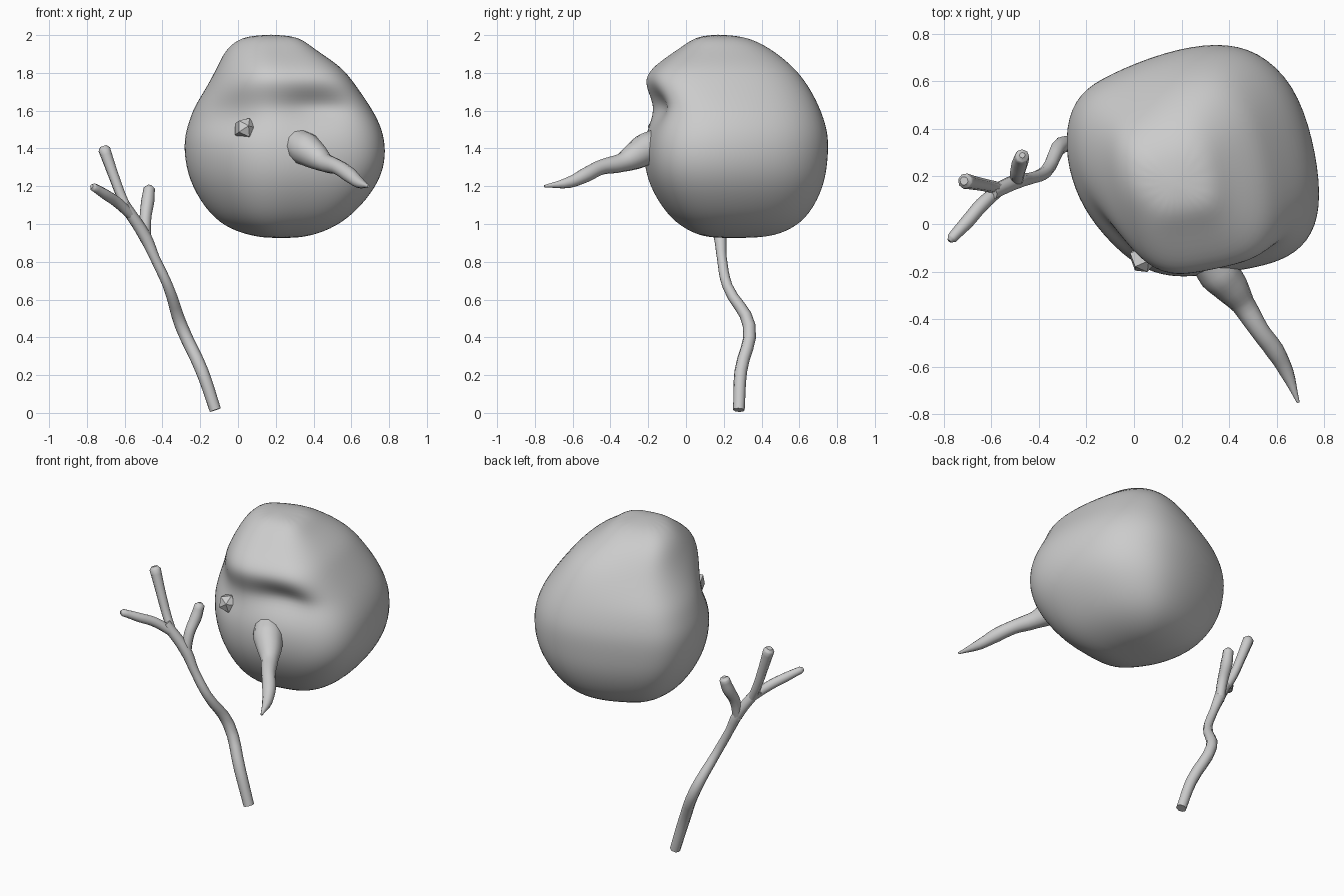
import bpy, bmesh, math
from mathutils import Vector

cube = bpy.data.objects.get("Cube")
if cube:
    bpy.data.objects.remove(cube, do_unlink=True)

grey = bpy.data.materials.new("plain grey")
grey.use_nodes = True
grey.diffuse_color = (0.6, 0.6, 0.6, 1)
grey.node_tree.nodes["Principled BSDF"].inputs["Base Color"].default_value = (0.6, 0.6, 0.6, 1)


def activate(obj):
    bpy.ops.object.select_all(action='DESELECT')
    obj.select_set(True)
    bpy.context.view_layer.objects.active = obj


def link_mesh(name, bm):
    bmesh.ops.recalc_face_normals(bm, faces=bm.faces)
    mesh = bpy.data.meshes.new(name)
    bm.to_mesh(mesh)
    bm.free()
    mesh.materials.append(grey)
    obj = bpy.data.objects.new(name, mesh)
    bpy.context.collection.objects.link(obj)
    return obj


def limb(name, points, sides=2):
    """Round tapering tube through (x, y, z, radius) points."""
    curve = bpy.data.curves.new(name, 'CURVE')
    curve.dimensions = '3D'
    curve.bevel_depth = 1
    curve.bevel_resolution = sides
    curve.resolution_u = 4
    curve.use_fill_caps = True
    spline = curve.splines.new('BEZIER')
    spline.bezier_points.add(len(points) - 1)
    for bp, (x, y, z, r) in zip(spline.bezier_points, points):
        bp.co = (x, y, z)
        bp.radius = r
        bp.handle_left_type = bp.handle_right_type = 'AUTO'
    curve.materials.append(grey)
    obj = bpy.data.objects.new(name, curve)
    bpy.context.collection.objects.link(obj)
    activate(obj)
    bpy.ops.object.convert(target='MESH')
    bpy.ops.object.shade_smooth_by_angle(angle=math.radians(50))


# Head: lumpy plan outline, fitted to a width and depth at each height
outline = [(-.285, .4), (-.275, .22), (-.21, .05), (-.1, -.09), (.02, -.195), (.15, -.235),
           (.27, -.23), (.38, -.215), (.51, -.195), (.65, -.155), (.75, -.06), (.785, .1), (.75, .35),
           (.67, .58), (.52, .72), (.35, .755), (.13, .715), (-.1, .62), (-.23, .54)]
# height, left x, right x, front y, back y
levels = [(.93, .1, .36, .1, .44), (.97, -.04, .49, .0, .56), (1.05, -.15, .615, -.1, .66),
          (1.2, -.245, .74, -.19, .735), (1.33, -.28, .785, -.22, .755), (1.45, -.285, .78, -.215, .76),
          (1.54, -.26, .75, -.19, .74), (1.62, -.23, .705, -.175, .71), (1.7, -.18, .65, -.2, .67),
          (1.77, -.14, .6, -.215, .625), (1.84, -.105, .54, -.165, .565), (1.93, -.06, .4, -.03, .45),
          (1.99, .02, .33, .05, .33)]
# eye sockets: x, z, spread, depth
sockets = [(-.04, 1.57, .11, .055), (.42, 1.62, .15, .075)]
bm = bmesh.new()
rings = []
for z, x0, x1, y0, y1 in levels:
    ring = []
    for px, py in outline:
        u, v = (px + .285) / 1.07, (py + .235) / .99
        x, y = x0 + u * (x1 - x0), y0 + v * (y1 - y0)
        x, y = .25 + (x - .25) * 1.015, .27 + (y - .27) * 1.015
        if y < .1:
            y += sum(d * math.exp(-((x - sx) / s) ** 2 - ((z - sz) / .07) ** 2)
                     for sx, sz, s, d in sockets)
        ring.append(bm.verts.new((x, y, z)))
    rings.append(ring)
for a, b in zip(rings, rings[1:]):
    for i in range(len(a)):
        j = (i + 1) % len(a)
        bm.faces.new((a[i], a[j], b[j], b[i]))
for ring, z in ((rings[0], .925), (rings[-1], 2.005)):
    centre = sum((v.co for v in ring), Vector()) / len(ring)
    tip = bm.verts.new((centre.x, centre.y, z))
    for i in range(len(ring)):
        bm.faces.new((ring[i], ring[(i + 1) % len(ring)], tip))
head = link_mesh("head", bm)
sub = head.modifiers.new("rounding", 'SUBSURF')
sub.levels = sub.render_levels = 2
activate(head)
bpy.ops.object.modifier_apply(modifier=sub.name)
bpy.ops.object.shade_smooth()

# Eye: a single rough pebble
bm = bmesh.new()
bmesh.ops.create_uvsphere(bm, u_segments=5, v_segments=3, radius=.062)
eye = link_mesh("right_eye", bm)
eye.location = (.035, -.145, 1.505)
eye.rotation_euler = (1.3, .4, .25)

# Nose: crooked and tapering to a point
limb("nose", [(.32, -.15, 1.42, .085), (.36, -.21, 1.395, .088), (.41, -.27, 1.36, .073),
              (.46, -.34, 1.325, .05), (.53, -.45, 1.3, .04), (.59, -.53, 1.26, .04),
              (.64, -.62, 1.22, .03), (.69, -.75, 1.2, .006)], 4)

# Arm: a bent stick with three twig fingers
limb("stick_arm", [(-.12, .28, .015, .031), (-.19, .29, .22, .034), (-.3, .335, .46, .034),
                   (-.37, .22, .67, .027), (-.44, .19, .82, .026), (-.49, .18, .93, .033),
                   (-.6, .13, 1.1, .03)])
fingers = {
    "lower_finger": [(-.56, .15, 1.04, .026), (-.64, .08, 1.115, .03), (-.7, .01, 1.155, .029),
                     (-.765, -.06, 1.195, .022), (-.775, -.072, 1.2, .01)],
    "upper_finger": [(-.57, .15, 1.05, .026), (-.61, .16, 1.13, .026), (-.66, .17, 1.26, .028),
                     (-.708, .18, 1.395, .033), (-.714, .181, 1.412, .018)],
    "side_finger": [(-.49, .18, .91, .028), (-.49, .21, 1.03, .031), (-.478, .26, 1.12, .035),
                    (-.47, .285, 1.19, .03), (-.469, .289, 1.205, .012)],
}
for name, path in fingers.items():
    limb(name, path)
